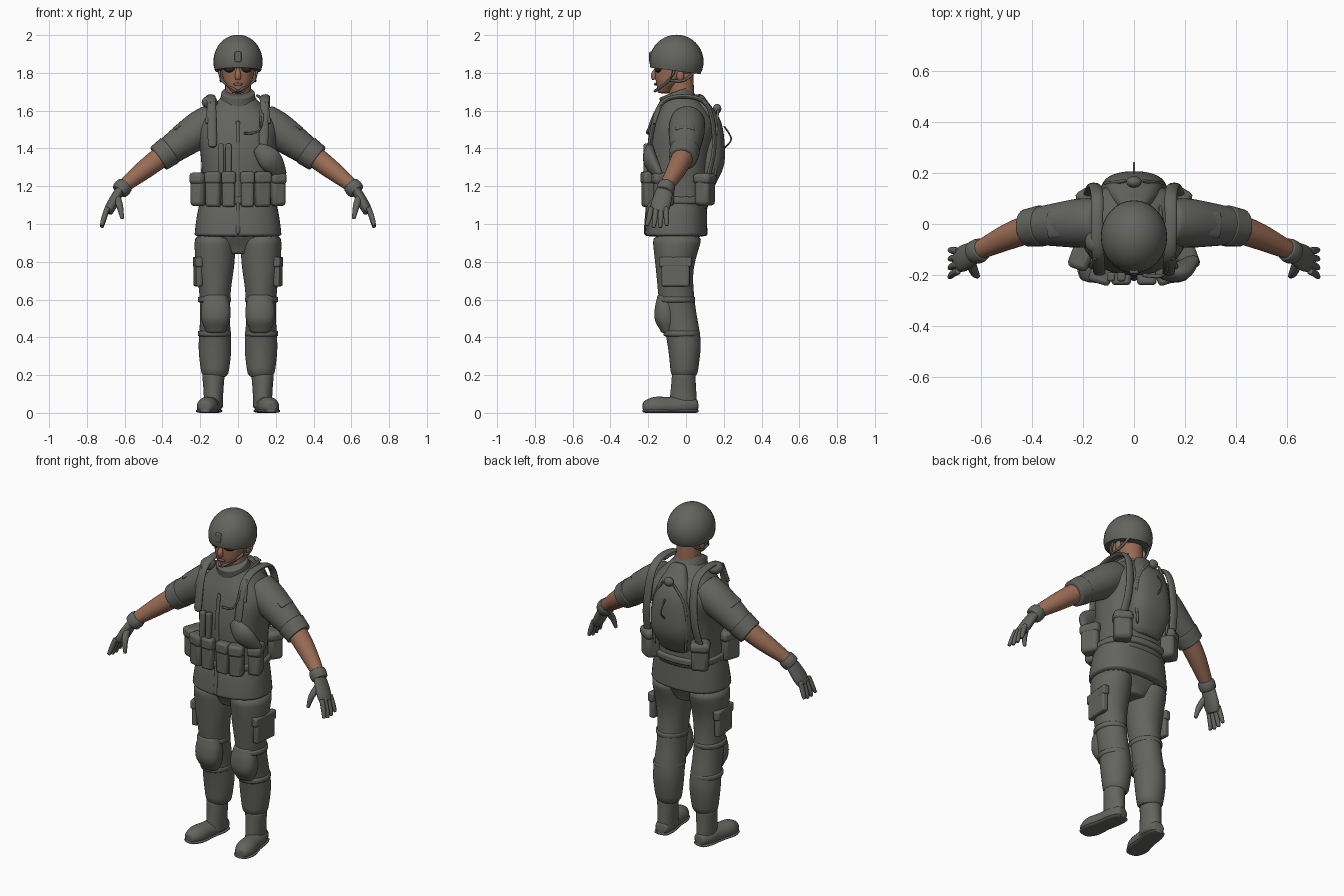
import bpy, bmesh, math
from mathutils import Vector, Matrix

if "Cube" in bpy.data.objects:
    bpy.data.objects.remove(bpy.data.objects["Cube"], do_unlink=True)


def material(name, *rgb):
    mat = bpy.data.materials.new(name)
    mat.use_nodes = True
    mat.diffuse_color = (*rgb, 1)
    shader = next(node for node in mat.node_tree.nodes if node.type == 'BSDF_PRINCIPLED')
    shader.inputs["Base Color"].default_value = (*rgb, 1)
    shader.inputs["Roughness"].default_value = .8
    return mat


GREY = material("cloth grey", .125, .125, .115)
SKIN = material("skin", .32, .15, .09)
LENS = material("dark lens", .02, .02, .02)
LIPS = material("lips", .27, .09, .07)
ACROSS, FORWARD, UP = Vector((1, 0, 0)), Vector((0, -1, 0)), Vector((0, 0, 1))


def finish(name, bm, mat, pair=False, bevel=0, subdivide=False):
    """Turn a bmesh into a smooth object, mirrored to the other side for a pair."""
    bmesh.ops.recalc_face_normals(bm, faces=bm.faces)
    mesh = bpy.data.meshes.new(name)
    bm.to_mesh(mesh)
    bm.free()
    mesh.materials.append(mat)
    part = bpy.data.objects.new(name, mesh)
    bpy.context.collection.objects.link(part)
    if bevel:
        rounding = part.modifiers.new("rounding", 'BEVEL')
        rounding.width, rounding.segments = bevel, 2
    if subdivide:
        part.modifiers.new("smoothing", 'SUBSURF').render_levels = 1
    if pair:
        part.modifiers.new("other side", 'MIRROR')
    bpy.ops.object.select_all(action='DESELECT')
    part.select_set(True)
    bpy.context.view_layer.objects.active = part
    bpy.ops.object.shade_smooth_by_angle(angle=math.radians(45))


def sample(values, t):
    """Smooth curve through evenly spaced values (numbers or vectors)."""
    last = len(values) - 1
    if last == 0:
        return values[0]
    i = min(int(t * last), last - 1)
    f = t * last - i
    a, b, c, d = values[max(i - 1, 0)], values[i], values[i + 1], values[min(i + 2, last)]
    return b + (c - a + (a * 2 - b * 5 + c * 4 - d + ((b - c) * 3 + d - a) * f) * f) * (f / 2)


def bridge(name, rings, mat, pair):
    bm = bmesh.new()
    loops = [[bm.verts.new(point) for point in ring] for ring in rings]
    for low, high in zip(loops, loops[1:]):
        for i in range(len(low)):
            bm.faces.new((low[i - 1], low[i], high[i], high[i - 1]))
    bm.faces.new(loops[0])
    bm.faces.new(loops[-1])
    finish(name, bm, mat, pair, subdivide=True)


def circle(sides, power=1):
    for i in range(sides):
        angle = math.tau * i / sides
        yield [math.copysign(abs(v) ** power, v) for v in (math.cos(angle), math.sin(angle))]


def shell(name, low, high, width, front, back, x=0, mat=GREY, power=.85, pair=False, steps=14):
    """Upright body whose outline is given by half widths and front and back lines, from low to high."""
    rings = []
    for k in range(steps + 1):
        t = k / steps
        w, f, b = sample(width, t), sample(front, t), sample(back, t)
        rings.append([(x + w * c, (f + b) / 2 + (b - f) / 2 * s, low + (high - low) * t)
                      for c, s in circle(24, power)])
    bridge(name, rings, mat, pair)


def sweep(name, path, radii, mat=GREY, flat=1, wide=FORWARD, pair=False, steps=10, sides=14):
    """Limb or cord along a path; wide is the direction that flat does not thin."""
    path = [Vector(point) for point in path]
    centres = [sample(path, k / steps) for k in range(steps + 1)]
    rings = []
    for k, centre in enumerate(centres):
        along = (centres[min(k + 1, steps)] - centres[max(k - 1, 0)]).normalized()
        u = (wide - along * along.dot(wide)).normalized()
        v = along.cross(u) * flat
        r = sample(radii, k / steps)
        ring = [centre + (u * c + v * s) * r for c, s in circle(sides)]
        for point in ring:
            point.z = max(point.z, 0)
        rings.append(ring)
    bridge(name, rings, mat, pair)


def cord(name, path, radius=.008, mat=GREY, pair=False):
    sweep(name, path, [radius], mat, wide=Vector((1, 2, 3)), pair=pair, sides=8)


def ball(name, centre, size, mat=GREY, pair=False, cut=None):
    """Ellipsoid, optionally trimmed below a plane (point, normal)."""
    bm = bmesh.new()
    place = Matrix.Translation(centre) @ Matrix.Diagonal((*size, 1))
    bmesh.ops.create_uvsphere(bm, u_segments=32, v_segments=20, radius=1, matrix=place)
    if cut:
        geom = bm.verts[:] + bm.edges[:] + bm.faces[:]
        bmesh.ops.bisect_plane(bm, geom=geom, plane_co=cut[0], plane_no=cut[1], clear_inner=True)
        bmesh.ops.holes_fill(bm, edges=bm.edges)
    finish(name, bm, mat, pair)


def pouch(name, centre, size, turn=0, pair=False, flap=True):
    """Rounded box with an overhanging flap."""
    bm = bmesh.new()
    place = Matrix.Translation(centre) @ Matrix.Rotation(math.radians(turn), 4, 'Z') @ Matrix.Diagonal((*size, 1))
    bmesh.ops.create_cube(bm, size=1, matrix=place)
    if flap:
        lid = Matrix.Translation(UP * .36) @ Matrix.Diagonal((1.1, 1.15, .36, 1))
        bmesh.ops.create_cube(bm, size=1, matrix=place @ lid)
    finish(name, bm, GREY, pair, bevel=min(size) / 4)


# Torso and clothing
shell("vest", 1.06, 1.69, width=(.2, .19, .2, .21, .08), front=(-.2, -.2, -.2, -.17, -.11),
      back=(.12, .12, .14, .16, .05))
shell("jacket_skirt", .93, 1.15, width=(.233, .22, .2), front=(-.22, -.21, -.19), back=(.115, .11))
shell("seat", .84, .98, width=(.07, .18, .21), front=(-.12, -.18), back=(.04, .09))
shell("belt", 1.1, 1.15, width=(.21,), front=(-.215,), back=(.135,), steps=4)
sweep("collar", [(0, -.03, 1.62), (0, -.06, 1.7)], (.105, .09), wide=ACROSS)
sweep("jacket_placket", [(0, -.18, 1.55), (0, -.2, 1.4), (0, -.2, 1.2), (0, -.22, .94)], [.012],
      flat=.5, wide=ACROSS)

# Head and face
sweep("neck", [(0, -.02, 1.6), (0, -.03, 1.8)], [.07], SKIN)
shell("head", 1.69, 1.9, width=(.03, .07, .085, .09, .08), front=(-.15, -.165, -.16), back=(-.08, .02, .05),
      mat=SKIN, power=1)
sweep("nose", [(0, -.155, 1.825), (0, -.17, 1.79), (0, -.165, 1.765)], (.008, .016, .014), SKIN, wide=ACROSS)
ball("mouth", (0, -.162, 1.74), (.026, .007, .008), LIPS)
ball("ears", (.088, -.03, 1.785), (.012, .02, .03), SKIN, pair=True)
ball("glasses_lenses", (.04, -.145, 1.82), (.034, .022, .018), LENS, pair=True)
cord("glasses_frame", [(.09, -.07, 1.82), (.07, -.14, 1.83), (0, -.17, 1.83)], .006, LENS, pair=True)

# Helmet
ball("helmet", (0, -.05, 1.86), (.13, .143, .142), cut=((0, -.05, 1.81), (0, .13, 1)))
cord("chin_straps", [(.1, -.06, 1.82), (.085, -.09, 1.76), (0, -.17, 1.7)], pair=True)
cord("nape_straps", [(.085, -.09, 1.76), (.09, -.01, 1.76), (.07, .05, 1.81)], pair=True)
pouch("helmet_mount", (0, -.185, 1.885), (.035, .02, .055), flap=False)

# Arms
shoulder, elbow = Vector((.12, .01, 1.56)), Vector((.41, -.01, 1.355))
wrist, knuckle = Vector((.62, -.11, 1.19)), Vector((.69, -.145, 1.06))
sweep("sleeves", [shoulder, elbow], (.09, .1, .085, .07), pair=True)
sweep("rolled_cuffs", [shoulder.lerp(elbow, .82), elbow.lerp(wrist, .06)], (.084, .076), pair=True)
sweep("sleeve_pockets", [shoulder.lerp(elbow, t) + UP * .09 for t in (.4, .75)], (.05, .055),
      flat=.3, pair=True)
sweep("forearms", [shoulder.lerp(elbow, .9), elbow.lerp(wrist, .4), wrist], (.06, .053, .035), SKIN, pair=True)

# Gloves
sweep("glove_cuffs", [elbow.lerp(wrist, .88), wrist.lerp(knuckle, .15)], (.045, .05, .045), pair=True)
sweep("palms", [wrist, knuckle], (.042, .05, .054, .045), flat=.55, pair=True)
for i in range(4):
    spread = i - 1.5
    base = knuckle + FORWARD * .026 * spread
    tip = base + FORWARD * (.01 * spread + .01) + ACROSS * .032 + UP * (.01 * abs(spread) - .085)
    sweep(f"finger_{i + 1}", [base + UP * .03, base.lerp(tip, .5) + ACROSS * .006, tip], (.016, .015, .01),
          sides=8, pair=True)
sweep("thumbs", [(.64, -.15, 1.14), (.625, -.19, 1.09), (.612, -.205, 1.025)], (.022, .019, .01), sides=8, pair=True)

# Trousers, knee pads and side pockets
shell("trouser_legs", .18, .95, x=.122, width=(.07, .088, .08, .084, .105, .11),
      front=(-.08, -.1, -.14, -.16, -.18), back=(.06, .08, .05, .04, .09), power=1, pair=True)
shell("knee_pads", .42, .63, x=.118, width=(.05, .076, .078, .06), front=(-.13, -.165, -.165, -.15), back=(-.05,), pair=True)
for height, front, back in ((.42, -.12, .075), (.6, -.155, .05)):
    shell("knee_straps", height - .02, height + .02, x=.125, width=(.089,), front=(front,), back=(back,),
          power=1, pair=True, steps=3)
pouch("side_pockets", (.212, -.055, .745), (.035, .15, .15), turn=-6, pair=True)

# Boots
shell("boot_shafts", .02, .21, x=.13, width=(.05, .053, .06), front=(-.09, -.075), back=(.06, .05), power=1, pair=True)
heel, toe = Vector((.125, .065, .04)), Vector((.175, -.23, .03))
sweep("boot_feet", [heel, toe], (.035, .054, .053, .058, .03), flat=.95, wide=ACROSS, pair=True)
sweep("boot_soles", [heel - UP * .03, toe - UP * .02], (.04, .058, .055, .064, .035), flat=.25, wide=ACROSS, pair=True)

# Shoulder harness
sweep("harness_straps", [(.135, -.195, 1.4), (.14, -.14, 1.63), (.145, 0, 1.675), (.145, .12, 1.62),
                         (.16, .15, 1.4), (.18, .1, 1.2)], [.025], flat=.5, wide=ACROSS, pair=True, steps=20)
cord("strap_clips", [(.165, -.17, 1.53), (.15, -.13, 1.65)], .011, pair=True)
ball("shoulder_radio", (-.15, -.07, 1.645), (.042, .045, .034))

# Pouches around the belt
for name, x, y, turn, size in (("back", .165, .1, -30, (.1, .085, .165)), ("hip", .205, -.12, 20, (.075, .105, .17)),
                               ("front", .13, -.2, 17, (.08, .06, .18)), ("middle", .05, -.21, 0, (.07, .05, .18))):
    pouch(name + "_pouches", (x, y, 1.18), size, turn=turn, pair=True)
for x in (-.09, -.05):
    pouch("magazine", (x, -.207, 1.345), (.032, .035, .16), flap=False)
sweep("chest_holster", [(.1, -.19, 1.41), (.17, -.19, 1.34), (.235, -.135, 1.25)], (.03, .065, .03),
      flat=.6, wide=ACROSS + UP)

# Water pack with its cap, seams, loop and drinking tube
shell("water_pack", 1.17, 1.69, width=(.09, .13, .125, .1, .045), front=(.05,), back=(.14, .2, .205, .18, .09))
ball("pack_cap", (0, .165, 1.61), (.03, .022, .026))
cord("pack_seams", [(.03, .17, 1.61), (.1, .16, 1.5), (.115, .16, 1.35), (.1, .15, 1.2)], pair=True)
cord("pack_loop", [(0, .2, 1.52), (0, .24, 1.45), (0, .2, 1.4)], .005)
cord("drinking_tube", [(.1, .08, 1.68), (.125, -.12, 1.65), (.12, -.2, 1.5), (.03, -.2, 1.48)])
